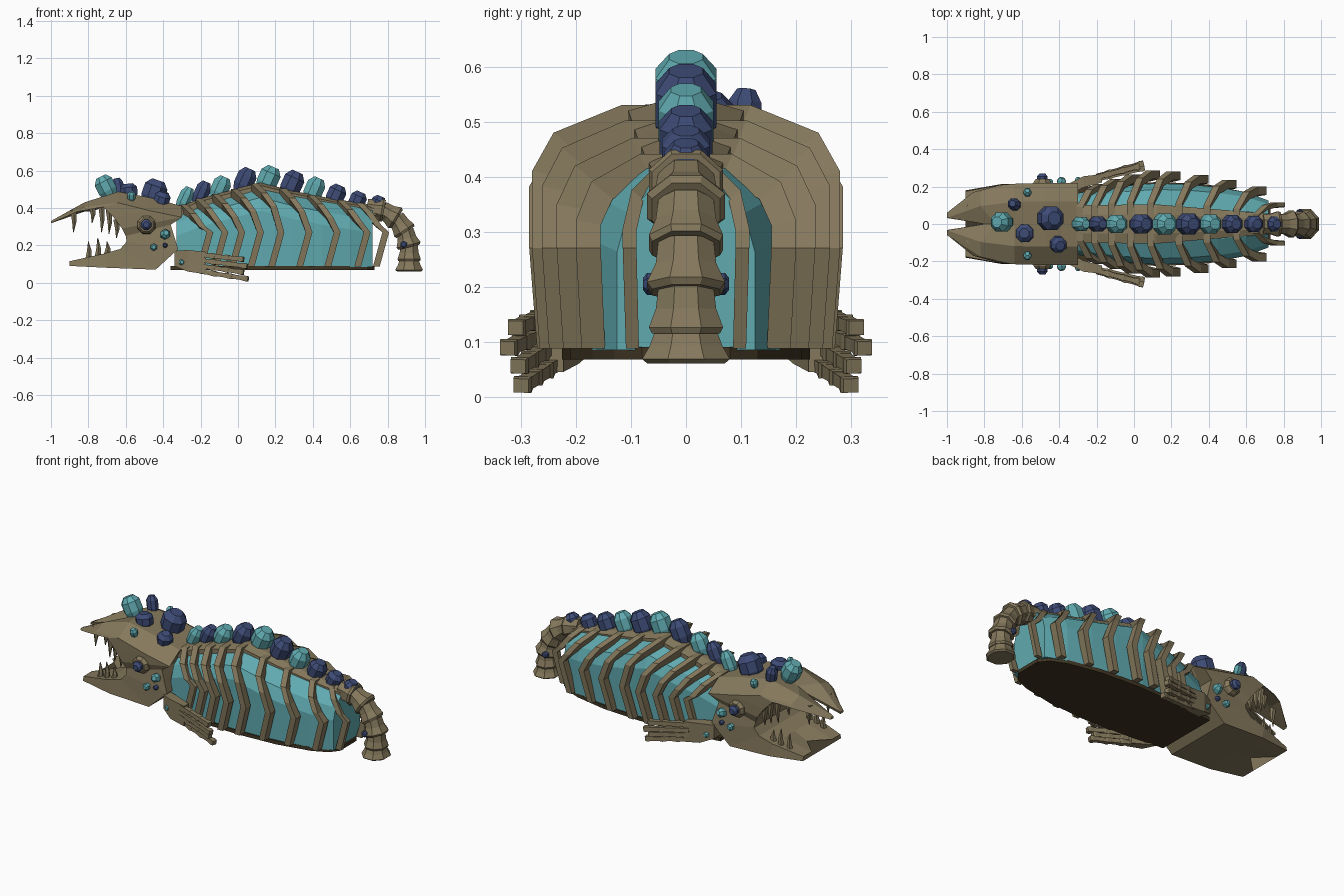
import bpy, bmesh, math
from mathutils import Vector as V

if "Cube" in bpy.data.objects:
    bpy.data.objects.remove(bpy.data.objects["Cube"])


def material(name, rgb):
    m = bpy.data.materials.new(name)
    m.diffuse_color = (*rgb, 1)
    m.use_nodes = True
    m.node_tree.nodes["Principled BSDF"].inputs["Base Color"].default_value = m.diffuse_color
    return m


BONE = material("bone_brown", (0.235, 0.19, 0.108))
TEAL = material("teal_crystal", (0.115, 0.40, 0.43))
BLUE = material("blue_crystal", (0.047, 0.07, 0.18))
DARK = material("dark_underside", (0.05, 0.036, 0.017))


def build(name, lofts, mat):
    """Each loft is a list of rings with equal point counts; the ends are capped."""
    bm = bmesh.new()
    for rings in lofts:
        vs = [[bm.verts.new(p) for p in r] for r in rings]
        n = len(vs[0])
        for a, b in zip(vs, vs[1:]):
            for k in range(n):
                bm.faces.new((a[k], a[(k + 1) % n], b[(k + 1) % n], b[k]))
        bm.faces.new(vs[0][::-1])
        bm.faces.new(vs[-1])
    bmesh.ops.recalc_face_normals(bm, faces=bm.faces)
    me = bpy.data.meshes.new(name)
    bm.to_mesh(me)
    bm.free()
    me.materials.append(mat)
    ob = bpy.data.objects.new(name, me)
    bpy.context.collection.objects.link(ob)
    return ob


def tube(pts, radii, n=6, wide=1.0):
    """Rings around a path; wide stretches the cross-section sideways."""
    pts = [V(p) for p in pts]
    rings = []
    for i, (p, r) in enumerate(zip(pts, radii)):
        t = (pts[min(i + 1, len(pts) - 1)] - pts[max(i - 1, 0)]).normalized()
        ref = V((1, 0, 0)) if abs(t.y) > 0.8 else V((0, 1, 0))
        a = (ref - t * ref.dot(t)).normalized()
        b = t.cross(a)
        ang = [math.tau * (k + 0.5) / n for k in range(n)]
        rings.append([p + a * math.cos(q) * r * wide + b * math.sin(q) * r for q in ang])
    return rings


def crystal(base, axis, length, r, n=8):
    p, d = V(base), V(axis).normalized() * length
    return tube([p, p + d * .3, p + d * .75, p + d], [r * .75, r, r, r * .55], n)


def lerp(table, x):
    for (x0, a), (x1, b) in zip(table, table[1:]):
        if x <= x1:
            return a + (b - a) * max(0, (x - x0) / (x1 - x0))
    return table[-1][1]


def both(points):
    return points + [(x, -y, z) for x, y, z in reversed(points)]


RIDGE = [(-.33, .40), (-.2, .45), (0, .505), (.12, .535), (.3, .49), (.5, .45), (.7, .42), (.8, .39)]
WIDTH = [(-.33, .16), (-.1, .20), (.15, .22), (.4, .205), (.6, .17), (.72, .125)]

# teal body core
core = []
for x in (-.33, -.2, -.05, .12, .3, .45, .6, .72):
    z, w = lerp(RIDGE, x), lerp(WIDTH, x)
    core.append(both([(x, w * .4, z - .025), (x, w * .85, z - .08), (x, w, z - .15), (x, w, .085)]))
build("body_core", [core], TEAL)

# dark floor plate
build("belly_plate", [[both([(x, w, .09), (x, w, .068)]) for x, w in
      ((-.36, .19), (-.1, .215), (.15, .225), (.4, .21), (.6, .17), (.69, .13), (.73, .08))]], DARK)

# spine strip along the ridge
strip = []
for x in (-.33, -.2, 0, .12, .3, .5, .7, .78):
    z, w = lerp(RIDGE, x), lerp([(-.33, .10), (.12, .105), (.78, .05)], x)
    strip.append(both([(x, w * .5, z), (x, w, z - .015), (x, w, z - .05)]))
build("spine_strip", [strip], BONE)

# chevron ribs
ribs = []
for x0, w in zip((-.2, -.12, -.03, .07, .18, .33, .48, .64, .74),
                 (.215, .24, .265, .285, .28, .262, .235, .20, .115)):
    z = lerp(RIDGE, x0 - .08)
    d = .045 if x0 < .7 else .025
    half = [(-.09, .42 * w, z, 1), (-.04, .86 * w, z - .05, .7), (.01, w, z - .12, .2),
            (.05, w, .27, 0), (0, .95 * w, .088, 0)]
    path = [(a, -b, c, e) for a, b, c, e in reversed(half)] + half
    loft = []
    for dx, y, zz, top in path:
        x, yi, zi, h = x0 + dx, y * (1 - d / w), zz - d * top, .018
        loft.append([(x - h, y, zz), (x + h, y, zz), (x + h, yi, zi), (x - h, yi, zi)])
    ribs.append(loft)
build("ribs", ribs, BONE)

# skull and open jaw: rings run from the beak round the throat to the lower jaw tip
# outer x, z, half width, edge drop, inner x, z, centre notch x, z
HEAD = [(-1.0, .33, .06, 0, -1.0, .318, .2, .07), (-.82, .43, .175, .025, -.86, .38, .08, 0),
        (-.64, .487, .215, .06, -.72, .405, 0, 0), (-.47, .455, .22, .07, -.665, .35, 0, 0),
        (-.30, .41, .22, .06, -.62, .29, 0, 0), (-.36, .31, .205, 0, -.60, .25, 0, 0),
        (-.32, .18, .215, 0, -.595, .22, 0, 0), (-.44, .07, .215, 0, -.63, .18, 0, 0),
        (-.7, .08, .215, 0, -.72, .155, 0, 0), (-.9, .09, .18, 0, -.9, .115, .1, 0)]
S = (-1, -.55, 0, .55, 1)
skull = []
for ox, oz, w, drop, ix, iz, nx, nz in HEAD:
    out = [(ox + nx * (s == 0), w * s, oz + nz * (s == 0) - drop * (abs(s) == 1)) for s in S]
    inn = [(ix + nx * (s == 0), w * s * .97, iz + nz * (s == 0)) for s in reversed(S)]
    skull.append(out + inn)
build("skull", [skull], BONE)

# teeth
teeth = []
for s in (-1, 1):
    for x, y, z, l in ((-.88, .09, .39, -.12), (-.78, .14, .41, -.09), (-.73, .17, .41, -.14),
                       (-.69, .18, .39, -.13), (-.65, .18, .34, -.10),
                       (-.80, .16, .12, .10), (-.75, .17, .13, .11), (-.70, .17, .15, .07)):
        teeth.append(tube([(x, y * s, z), (x + .005, y * s, z + l * .5), (x, y * s, z + l)],
                          [.018, .013, .002], 5))
build("teeth", teeth, BONE)

# eyes, cheek crystals and sockets
sockets, eyes, cheeks = [], [], []
for s in (-1, 1):
    out = (0, s, 0)
    sockets.append(tube([(-.49, .19 * s, .31), (-.49, .225 * s, .31), (-.49, .24 * s, .31)], [.055, .05, .038], 8))
    eyes.append(crystal((-.49, .21 * s, .31), out, .06, .03))
    cheeks.append(crystal((-.395, .19 * s, .25), (.2, s, .3), .06, .026, 6))
    cheeks.append(crystal((-.45, .20 * s, .19), out, .04, .02, 6))
    cheeks.append(crystal((-.30, .20 * s, .11), out, .05, .018, 6))
    cheeks.append(crystal((-.57, .16 * s, .44), (0, .4 * s, 1), .05, .022, 6))
    eyes.append(crystal((-.39, .20 * s, .20), out, .035, .014, 6))
    eyes.append(crystal((.885, .05 * s, .205), out, .028, .02, 6))
build("eye_and_tail_crystals", eyes, BLUE)
build("eye_sockets", sockets, BONE)
build("cheek_crystals", cheeks, TEAL)

# crystals on the head
build("head_crystal_teal", [crystal((-.68, .01, .46), (-.5, 0, 1), .12, .055)], TEAL)
build("head_crystals_blue", [crystal((-.63, .10, .46), (-.2, .1, 1), .10, .033),
                             crystal((-.58, -.05, .45), (-.1, 0, 1), .08, .05),
                             crystal((-.47, .03, .42), (.35, 0, 1), .135, .068),
                             crystal((-.42, -.10, .40), (.3, -.2, 1), .09, .045)], BLUE)

# row of crystals on the spine
rows = {0: [], 1: []}
for x, top, r, c in ((-.28, .52, .04, 0), (-.19, .55, .043, 1), (-.09, .575, .052, 0), (.04, .62, .056, 1),
                     (.165, .63, .06, 0), (.29, .605, .06, 1), (.41, .57, .054, 0), (.53, .53, .052, 1),
                     (.65, .492, .047, 1), (.755, .47, .043, 1)):
    z = lerp(RIDGE, x) - .03
    rows[c].append(crystal((x - .03, 0, z), (.45, 0, 1), (top - z) * 1.0, r))
build("spine_crystals_teal", rows[0], TEAL)
build("spine_crystals_blue", rows[1], BLUE)

# tail: flared vertebrae along a downward curve
CURVE = [(.70, .40), (.78, .385), (.85, .34), (.895, .27), (.915, .19), (.915, .115), (.915, .06)]
tail = []
for i, ((x0, z0), (x1, z1)) in enumerate(zip(CURVE, CURVE[1:])):
    a, b = V((x0, 0, z0)), V((x1, 0, z1))
    k = .9 + .05 * (i % 2)
    rad = [.05, .055, .075 * k, .062] if i < 5 else [.055, .066, .08, .07]
    tail.append(tube([a - (b - a) * .15, a + (b - a) * .4, a + (b - a) * .85, b], rad, 8, 1.08))
build("tail", tail, BONE)

# hand-like flippers: palm plus four jointed fingers
parts = []
for s in (-1, 1):
    palm = []
    for x, y, z0, z1, h in ((-.34, .19, .09, .17, .03), (-.27, .225, .06, .175, .03), (-.17, .245, .045, .165, .022)):
        palm.append([(x, (y - h) * s, z0), (x, (y + h) * s, z0), (x, (y + h) * s, z1), (x, (y - h) * s, z1)])
    parts.append(palm)
    for a, b in (((-.2, .25, .15), (.03, .31, .125)), ((-.2, .255, .12), (.05, .325, .088)),
                 ((-.2, .25, .09), (.03, .305, .055)), ((-.2, .24, .06), (.055, .30, .02))):
        a, b = V((a[0], a[1] * s, a[2])), V((b[0], b[1] * s, b[2]))
        for j in range(3):
            p, q = a.lerp(b, j / 3), a.lerp(b, (j + 1) / 3)
            parts.append(tube([p, p.lerp(q, .5), p.lerp(q, .85), q], [.017, .016, .021, .018], 4, 1.1))
build("flippers", parts, BONE)
